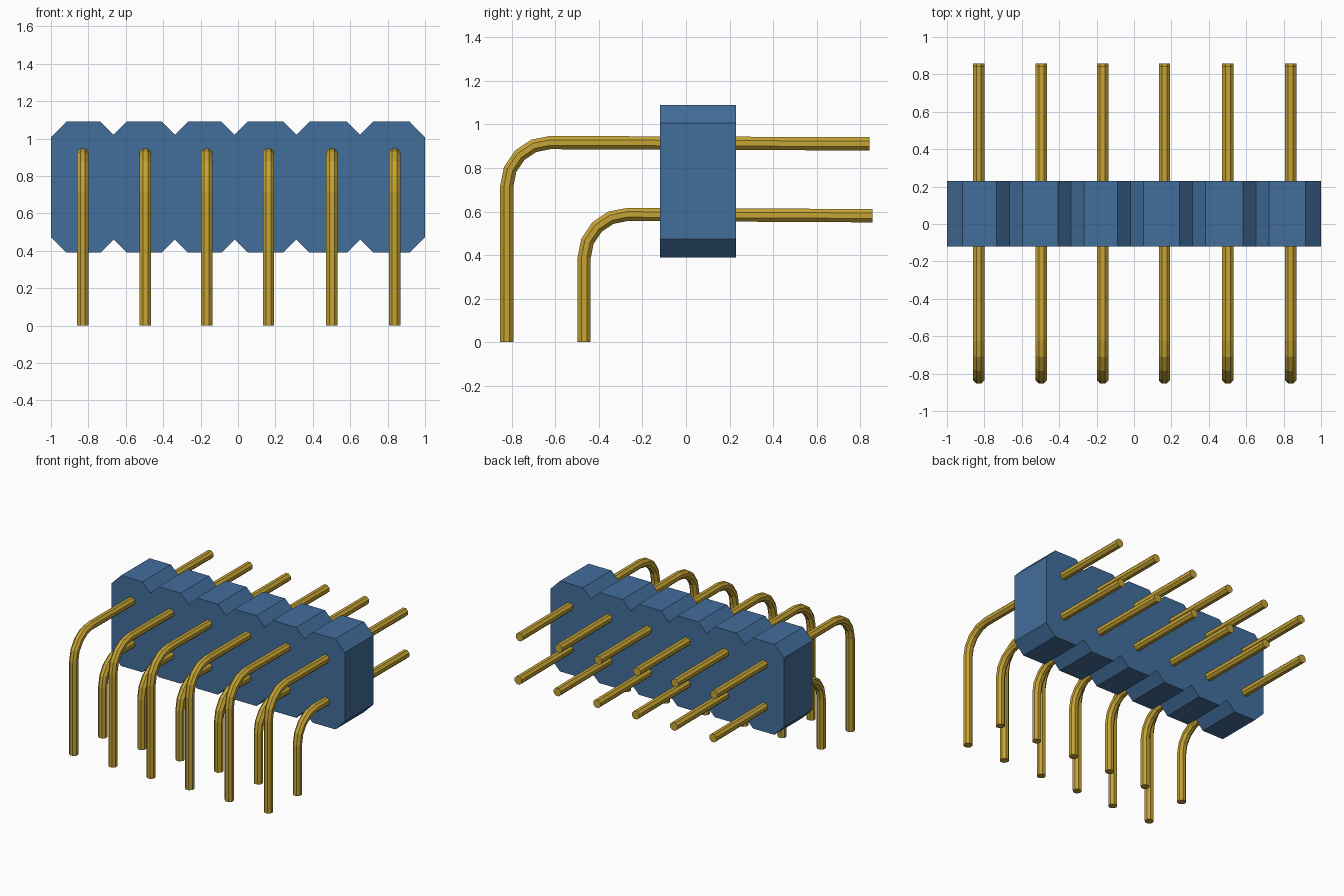
import bpy
import bmesh
from math import sin, cos, pi

cube = bpy.data.objects.get("Cube")
if cube:
    bpy.data.objects.remove(cube, do_unlink=True)


def make_material(name, color):
    mat = bpy.data.materials.new(name)
    mat.use_nodes = True
    mat.diffuse_color = color
    bsdf = mat.node_tree.nodes["Principled BSDF"]
    bsdf.inputs["Base Color"].default_value = color
    return mat


blue = make_material("blue plastic", (0.055, 0.155, 0.33, 1))
gold = make_material("gold metal", (0.56, 0.37, 0.035, 1))

PIN_X = [-0.83, -0.495, -0.168, 0.163, 0.502, 0.837]
NOTCH_X = [-0.665, -0.337, -0.018, 0.312, 0.653]
TOP, BOTTOM = 1.09, 0.39
BODY_FRONT, BODY_BACK = -0.12, 0.23


def edge_profile(z, inward):
    """One long edge of the housing, left to right, with chamfers and V notches."""
    pts = [(-1, z + inward * 0.083), (-0.918, z)]
    for x in NOTCH_X:
        pts += [(x - 0.07, z), (x, z + inward * 0.07), (x + 0.07, z)]
    return pts + [(0.918, z), (1, z + inward * 0.083)]


def build_housing():
    outline = edge_profile(BOTTOM, 1) + edge_profile(TOP, -1)[::-1]
    bm = bmesh.new()
    face = bm.faces.new([bm.verts.new((x, BODY_FRONT, z)) for x, z in outline])
    ext = bmesh.ops.extrude_face_region(bm, geom=[face])
    moved = [g for g in ext["geom"] if isinstance(g, bmesh.types.BMVert)]
    bmesh.ops.translate(bm, verts=moved, vec=(0, BODY_BACK - BODY_FRONT, 0))
    bmesh.ops.recalc_face_normals(bm, faces=bm.faces)
    finish("housing", bm, blue)


def finish(name, bm, mat):
    mesh = bpy.data.meshes.new(name)
    bm.to_mesh(mesh)
    bm.free()
    mesh.materials.append(mat)
    obj = bpy.data.objects.new(name, mesh)
    bpy.context.collection.objects.link(obj)


def build_pin(name, x, leg_y, bar_z, end_y, bend=0.2, radius=0.033, sides=8, steps=4):
    """Eight-sided rod: vertical leg, quarter bend, then a bar to the back."""
    # Each station is (y, z, direction angle), 0 = upright and pi/2 = level
    stations = [(leg_y, 0, 0)]
    for i in range(steps + 1):
        a = pi / 2 * i / steps
        stations.append((leg_y + bend * (1 - cos(a)), bar_z - bend + bend * sin(a), a))
    stations.append((end_y, bar_z - 0.006, pi / 2))

    bm = bmesh.new()
    rings = []
    for y, z, a in stations:
        ring = []
        for k in range(sides):
            t = 2 * pi * (k + 0.5) / sides
            u, v = radius * cos(t), radius * sin(t)
            ring.append(bm.verts.new((x + u, y + v * cos(a), z - v * sin(a))))
        rings.append(ring)
    for low, high in zip(rings, rings[1:]):
        for k in range(sides):
            n = (k + 1) % sides
            bm.faces.new((low[k], low[n], high[n], high[k]))
    bm.faces.new(rings[0][::-1])
    bm.faces.new(rings[-1])
    bmesh.ops.recalc_face_normals(bm, faces=bm.faces)
    finish(name, bm, gold)


build_housing()
for i, x in enumerate(PIN_X, 1):
    build_pin(f"upper_pin_{i}", x, -0.823, 0.917, 0.842)
    build_pin(f"lower_pin_{i}", x, -0.468, 0.587, 0.857)
